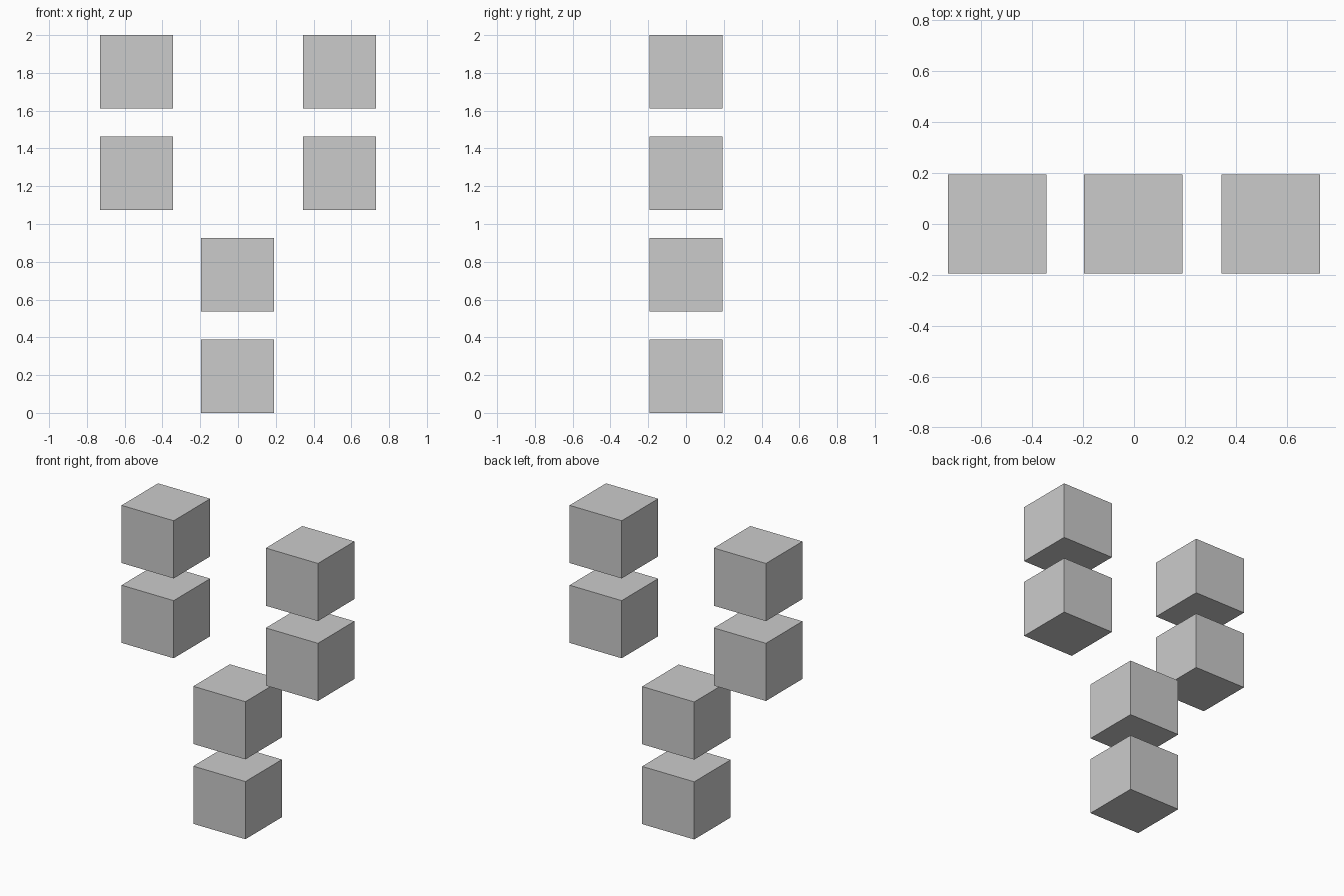
import bpy

if "Cube" in bpy.data.objects:
    bpy.data.objects.remove(bpy.data.objects["Cube"])

SIZE = 0.388                   # cube edge
STEP = (2.0 - SIZE) / 3        # vertical spacing of the four levels


def cube(name, x, level):
    bpy.ops.mesh.primitive_cube_add(size=SIZE, location=(x, 0, SIZE / 2 + level * STEP))
    bpy.context.object.name = name


# lower middle stack
for level, tag in enumerate(("bottom", "top")):
    cube(f"middle_cube_{tag}", -0.003, level)

# upper left and right stacks
for side, x in (("left", -0.537), ("right", 0.537)):
    for level, tag in enumerate(("bottom", "top"), start=2):
        cube(f"{side}_cube_{tag}", x, level)
